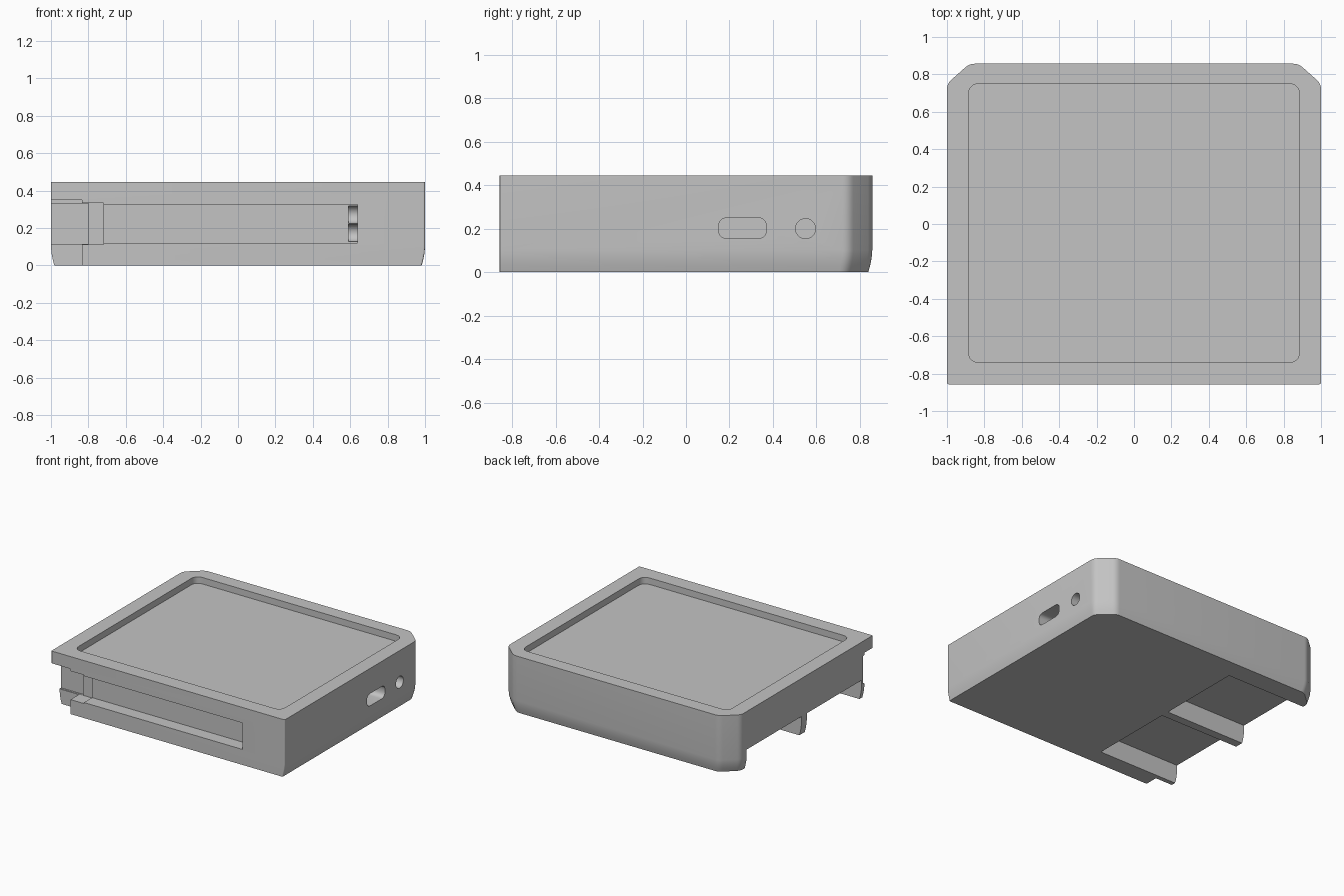
import bpy, bmesh, math
from mathutils import Vector

cube = bpy.data.objects.get("Cube")
if cube:
    bpy.data.objects.remove(cube, do_unlink=True)

grey = bpy.data.materials.new("plain_grey")
grey.use_nodes = True
colour = (0.55, 0.55, 0.55, 1)
grey.diffuse_color = colour
grey.node_tree.nodes["Principled BSDF"].inputs["Base Color"].default_value = colour


def rounded(corners, radii, steps=5):
    """Outline with each corner replaced by a smooth arc-like curve."""
    out = []
    n = len(corners)
    for i, r in enumerate(radii):
        p = Vector(corners[i])
        a = p + (Vector(corners[i - 1]) - p).normalized() * r
        b = p + (Vector(corners[(i + 1) % n]) - p).normalized() * r
        for k in range(steps + 1):
            t = k / steps
            out.append(a * (1 - t) ** 2 + p * 2 * t * (1 - t) + b * t * t)
    return out


def loft(name, rings):
    """Closed solid through rings of matching points."""
    bm = bmesh.new()
    loops = [[bm.verts.new(p) for p in ring] for ring in rings]
    n = len(loops[0])
    for lo, hi in zip(loops, loops[1:]):
        for i in range(n):
            j = (i + 1) % n
            bm.faces.new((lo[i], lo[j], hi[j], hi[i]))
    bm.faces.new(loops[0][::-1])
    bm.faces.new(loops[-1])
    bmesh.ops.recalc_face_normals(bm, faces=bm.faces)
    mesh = bpy.data.meshes.new(name)
    bm.to_mesh(mesh)
    bm.free()
    mesh.materials.append(grey)
    obj = bpy.data.objects.new(name, mesh)
    bpy.context.collection.objects.link(obj)
    return obj


def rect(a0, a1, b0, b1):
    return [(a0, b0), (a1, b0), (a1, b1), (a0, b1)]


def box(name, x, y, z):
    return loft(name, [[(*p, h) for p in rect(*x, *y)] for h in z])


def along_x(name, outline, x0, x1):
    return loft(name, [[(x, *p) for p in outline] for x in (x0, x1)])


def disc(cy, cz, r, n=32):
    return [(cy + r * math.cos(2 * math.pi * i / n), cz + r * math.sin(2 * math.pi * i / n))
            for i in range(n)]


# Case: chamfered back corners, sides curving in slightly at the base
FRONT, BACK, TOP = -0.857, 0.857, 0.445
outline = rounded([(-1, FRONT), (1, FRONT), (1, 0.75), (0.88, BACK), (-0.88, BACK), (-1, 0.75)],
                  [0.01, 0.01, 0.03, 0.03, 0.03, 0.03])
rings = []
for z, inset in ((0, 0.018), (0.03, 0.01), (0.065, 0.003), (0.1, 0), (TOP, 0)):
    rings.append([(p.x * (1 - inset), FRONT + (p.y - FRONT) * (1 - inset / 1.7), z) for p in outline])
case = loft("case", rings)

cutters = []

# Shallow tray in the top
tray = rounded(rect(-0.885, 0.885, -0.74, 0.75), [0.06] * 4)
cutters.append(loft("tray_cutter", [[(*p, z) for p in tray] for z in (TOP - 0.05, 0.6)]))

# Two bays open to the underside and the right side
for y0 in (-0.72, 0.015):
    cutters.append(box("bay_cutter", (-1.2, -0.3), (y0, y0 + 0.67), (-0.1, 0.15)))

# Front corner recess and long slot, stepping deeper at its open end
cutters.append(box("corner_cutter", (-1.2, -0.835), (-1, -0.755), (-0.1, 0.35)))
cutters.append(box("slot_cutter", (-1.1, 0.64), (-1, -0.757), (0.12, 0.325)))
cutters.append(box("slot_step_cutter", (-1.1, -0.72), (-1.1, -0.748), (0.112, 0.333)))
cutters.append(box("slot_end_cutter", (-1.3, -0.8), (-1.2, -0.738), (0.114, 0.331)))

# Twin scooped grooves at the closed end of the slot
for z in (0.174, 0.272):
    cutters.append(along_x("groove_cutter", disc(-0.757, z, 0.047), 0.59, 0.638))

# Side ports: rounded slot and round jack
port = rounded(rect(0.15, 0.37, 0.155, 0.25), [0.042] * 4)
cutters.append(along_x("port_cutter", port, 0.88, 1.2))
cutters.append(along_x("jack_cutter", disc(0.55, 0.2, 0.046), 0.88, 1.2))

bpy.context.view_layer.objects.active = case
for cutter in cutters:
    cutter.hide_render = True
    mod = case.modifiers.new("cut", 'BOOLEAN')
    mod.operation = 'DIFFERENCE'
    mod.solver = 'EXACT'
    mod.object = cutter
    bpy.ops.object.modifier_apply(modifier=mod.name)
    bpy.data.objects.remove(cutter, do_unlink=True)

bpy.ops.object.select_all(action='DESELECT')
case.select_set(True)
bpy.ops.object.shade_smooth_by_angle(angle=math.radians(30))
